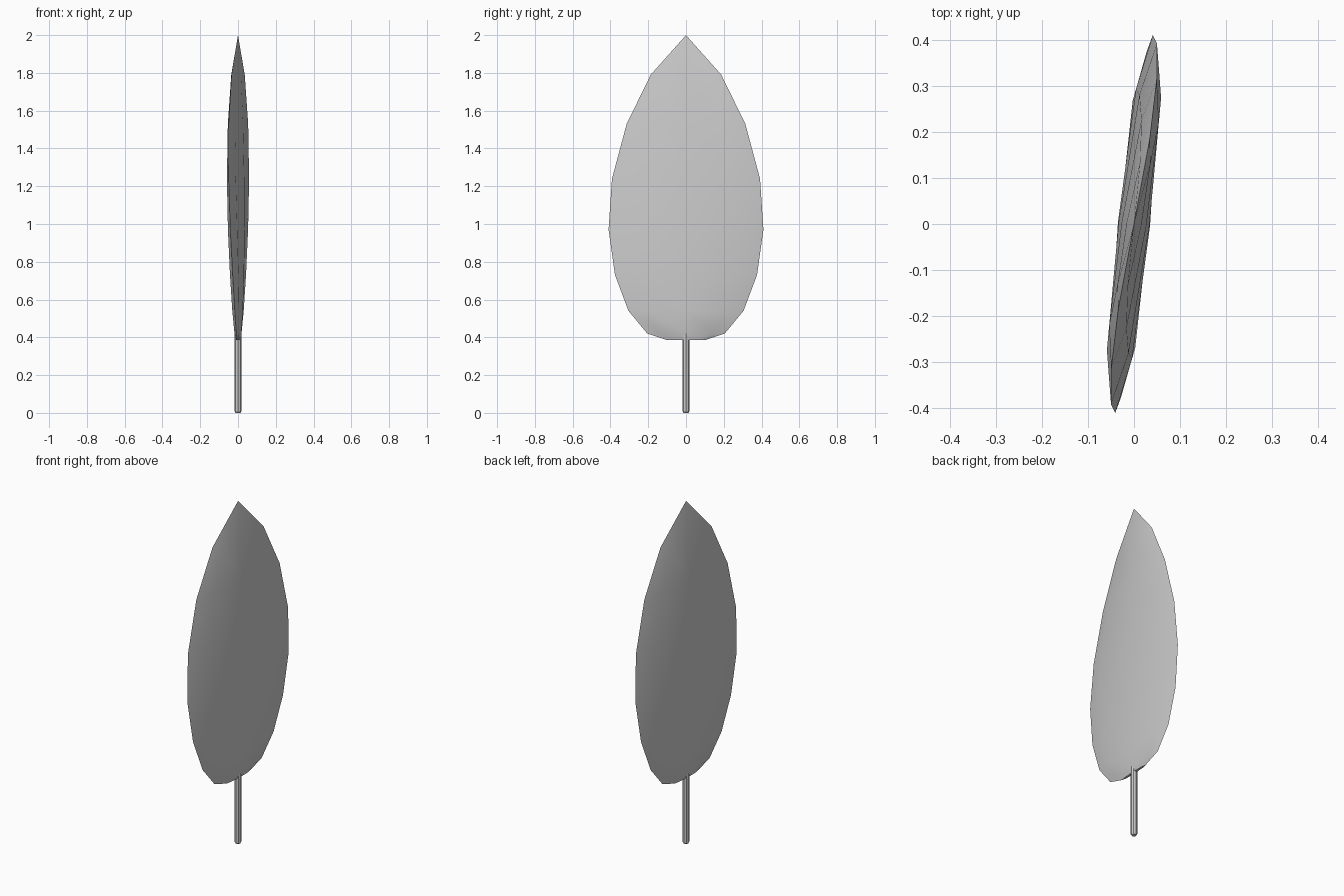
import bpy, bmesh
from math import cos, sin, tau, radians

if "Cube" in bpy.data.objects:
    bpy.data.objects.remove(bpy.data.objects["Cube"])


def loft(name, rings, sides, twist=0.0, squash=1.0, tip=None):
    """Stack elliptical rings (z, half width along y) and close both ends."""
    bm = bmesh.new()
    loops = []
    for z, a in rings:
        t = twist * z
        loop = []
        for i in range(sides):
            ang = tau * i / sides
            y, x = a * cos(ang), a * squash * sin(ang)
            loop.append(bm.verts.new((x * cos(t) + y * sin(t),
                                      y * cos(t) - x * sin(t), z)))
        loops.append(loop)
    for lo, hi in zip(loops, loops[1:]):
        for i in range(sides):
            j = (i + 1) % sides
            bm.faces.new((lo[i], lo[j], hi[j], hi[i]))
    bm.faces.new(loops[0])
    if tip is None:
        bm.faces.new(loops[-1])
    else:
        apex = bm.verts.new((0, 0, tip))
        for i in range(sides):
            bm.faces.new((loops[-1][i], loops[-1][(i + 1) % sides], apex))
    bmesh.ops.recalc_face_normals(bm, faces=bm.faces[:])
    mesh = bpy.data.meshes.new(name)
    bm.to_mesh(mesh)
    bm.free()
    ob = bpy.data.objects.new(name, mesh)
    bpy.context.collection.objects.link(ob)
    bpy.ops.object.select_all(action='DESELECT')
    ob.select_set(True)
    bpy.context.view_layer.objects.active = ob
    bpy.ops.object.shade_smooth_by_angle(angle=radians(30))
    return ob


# Flattened, gently twisted leaf blade with a pointed tip
loft("leaf_blade",
     [(0.385, 0.10), (0.42, 0.205), (0.54, 0.305), (0.73, 0.377),
      (0.97, 0.412), (1.24, 0.395), (1.53, 0.318), (1.79, 0.19)],
     sides=8, twist=0.102, squash=0.085, tip=2.0)

# Thin round stem with softened foot
loft("stem", [(0.0, 0.013), (0.008, 0.018), (0.42, 0.018)], sides=8, tip=0.428)
